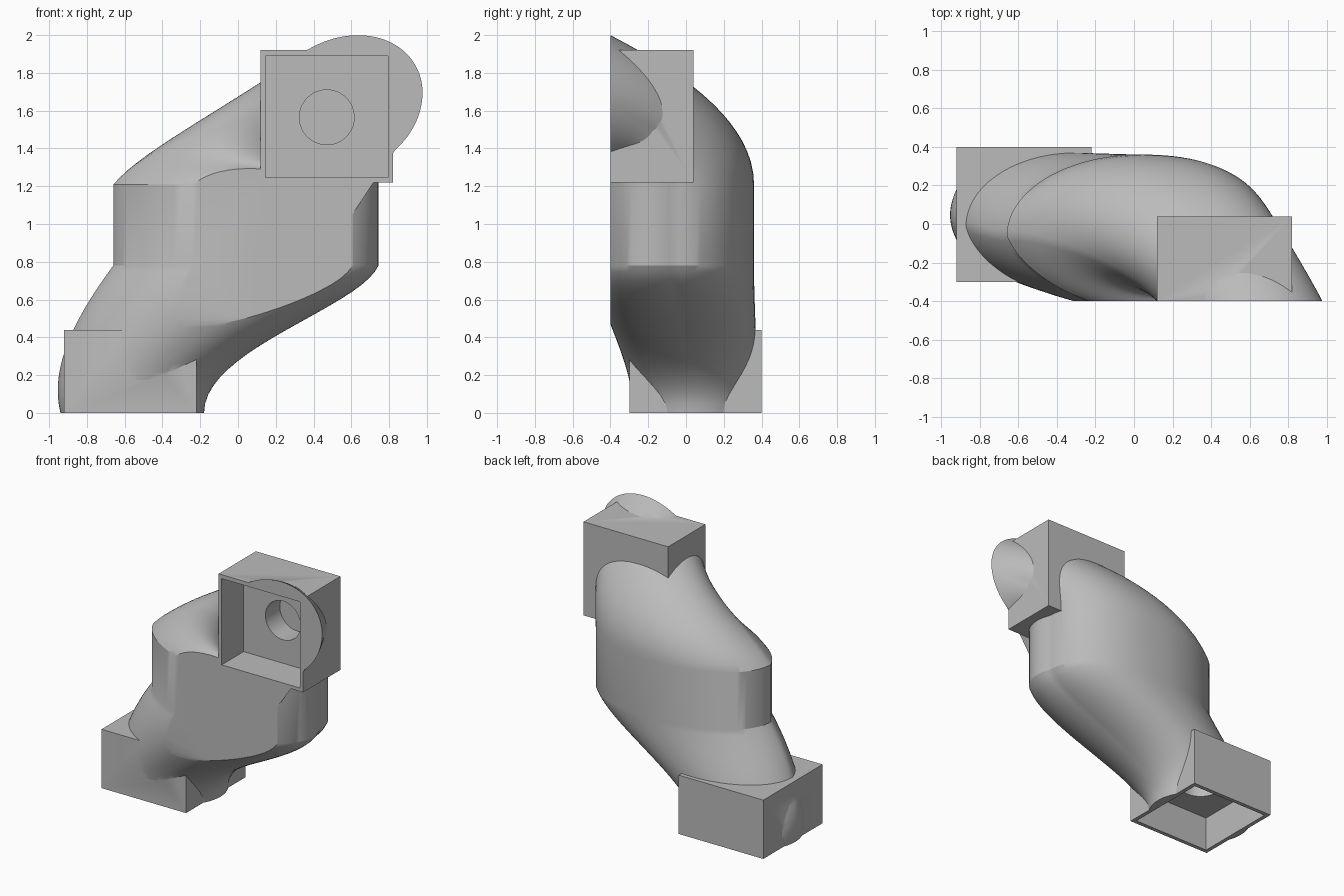
import bpy, bmesh, math
from mathutils import Vector

cube = bpy.data.objects.get("Cube")
if cube:
    bpy.data.objects.remove(cube, do_unlink=True)

SEG, STEPS = 96, 20
FRONT = -0.4

grey = bpy.data.materials.new("plain_grey")
grey.use_nodes = True
grey.diffuse_color = (0.5, 0.5, 0.5, 1)
grey.node_tree.nodes["Principled BSDF"].inputs["Base Color"].default_value = (0.5, 0.5, 0.5, 1)


def make_object(name, bm):
    bmesh.ops.recalc_face_normals(bm, faces=bm.faces)
    mesh = bpy.data.meshes.new(name)
    bm.to_mesh(mesh)
    bm.free()
    mesh.materials.append(grey)
    obj = bpy.data.objects.new(name, mesh)
    bpy.context.collection.objects.link(obj)
    return obj


def box(name, low, high):
    bm = bmesh.new()
    bmesh.ops.create_cube(bm, size=1)
    low, high = Vector(low), Vector(high)
    for v in bm.verts:
        v.co = (low + high) / 2 + v.co * (high - low)
    return make_object(name, bm)


def cylinder(name, centre, radius, depth, along_y=False):
    bm = bmesh.new()
    bmesh.ops.create_cone(bm, cap_ends=True, segments=48, radius1=radius,
                          radius2=radius, depth=depth)
    for v in bm.verts:
        if along_y:
            v.co = Vector((v.co.x, -v.co.z, v.co.y))
        v.co += Vector(centre)
    return make_object(name, bm)


def combine(target, tool, operation):
    mod = target.modifiers.new(tool.name, "BOOLEAN")
    mod.object, mod.operation, mod.solver = tool, operation, "EXACT"
    bpy.context.view_layer.objects.active = target
    bpy.ops.object.modifier_apply(modifier=mod.name)
    bpy.data.objects.remove(tool, do_unlink=True)


# Cross-sections: u and v are the cosine and sine around the duct
def foot(u, v):
    return Vector((-0.56 + 0.38 * u, 0.05 + 0.33 * v, 0))


def waist(u, v, z):
    wide = u ** 0.85 if u > 0 else u
    return Vector((0.03 + 0.69 * wide - 0.17 * min(v, 0), -0.06 + 0.42 * v, z))


def mouth(u, v):
    return Vector((0.61 + 0.41 * u + 0.07 * v, -0.5, 1.66 + 0.39 * v))


def hermite(a, b, ta, tb, t):
    return (a * (2*t**3 - 3*t**2 + 1) + ta * (t**3 - 2*t**2 + t)
            + b * (3*t**2 - 2*t**3) + tb * (t**3 - t**2))


def lower_duct(u, v, t):
    return hermite(foot(u, v), waist(u, v, 0.78),
                   Vector((-0.1 + 0.1 * u, 0, 0.9 + 0.1 * u)),
                   Vector((0.4 - 0.1 * u, 0, 0.68)), t)


def upper_duct(u, v, t):
    return hermite(waist(u, v, 1.21), mouth(u, v),
                   Vector((0.35 - 0.35 * u, 0, 0.8 + 0.4 * v)),
                   Vector((0.35, -0.75 - 0.15 * v, 0.3 + 0.15 * v)), t)


# Duct body: curved lower part, straight waist, curved upper part
bm = bmesh.new()
rings = []
for part in (lower_duct, upper_duct):
    for s in range(STEPS + 1):
        ring = []
        for i in range(SEG):
            a = 2 * math.pi * i / SEG
            ring.append(bm.verts.new(part(math.cos(a), math.sin(a), s / STEPS)))
        rings.append(ring)
for r0, r1 in zip(rings, rings[1:]):
    for i in range(SEG):
        j = (i + 1) % SEG
        bm.faces.new((r0[i], r0[j], r1[j], r1[i]))
bm.faces.new(rings[0][::-1])
bm.faces.new(rings[-1])

# Flat front of the duct
cut = bmesh.ops.bisect_plane(bm, geom=bm.verts[:] + bm.edges[:] + bm.faces[:],
                             plane_co=(0, FRONT, 0), plane_no=(0, -1, 0),
                             clear_outer=True)
rim = [e for e in bm.edges if e.is_boundary]
bmesh.ops.holes_fill(bm, edges=rim, sides=0)
duct = make_object("duct_body", bm)

# Square connection boxes at both ends
combine(duct, box("lower_box", (-0.92, -0.3, 0), (-0.22, 0.4, 0.44)), "UNION")
combine(duct, box("upper_box", (0.12, FRONT, 1.22), (0.82, 0.04, 1.92)), "UNION")

# Recesses and round ports
combine(duct, box("lower_recess", (-0.89, -0.27, -0.1), (-0.25, 0.37, 0.26)), "DIFFERENCE")
combine(duct, box("upper_recess", (0.145, -0.5, 1.245), (0.795, -0.14, 1.89)), "DIFFERENCE")
combine(duct, cylinder("lower_port", (-0.57, 0.05, 0.3), 0.145, 0.26), "DIFFERENCE")
combine(duct, cylinder("upper_port", (0.47, -0.1, 1.565), 0.145, 0.26, True), "DIFFERENCE")

bpy.ops.object.select_all(action="DESELECT")
duct.select_set(True)
bpy.context.view_layer.objects.active = duct
bpy.ops.object.shade_smooth_by_angle(angle=math.radians(28))
